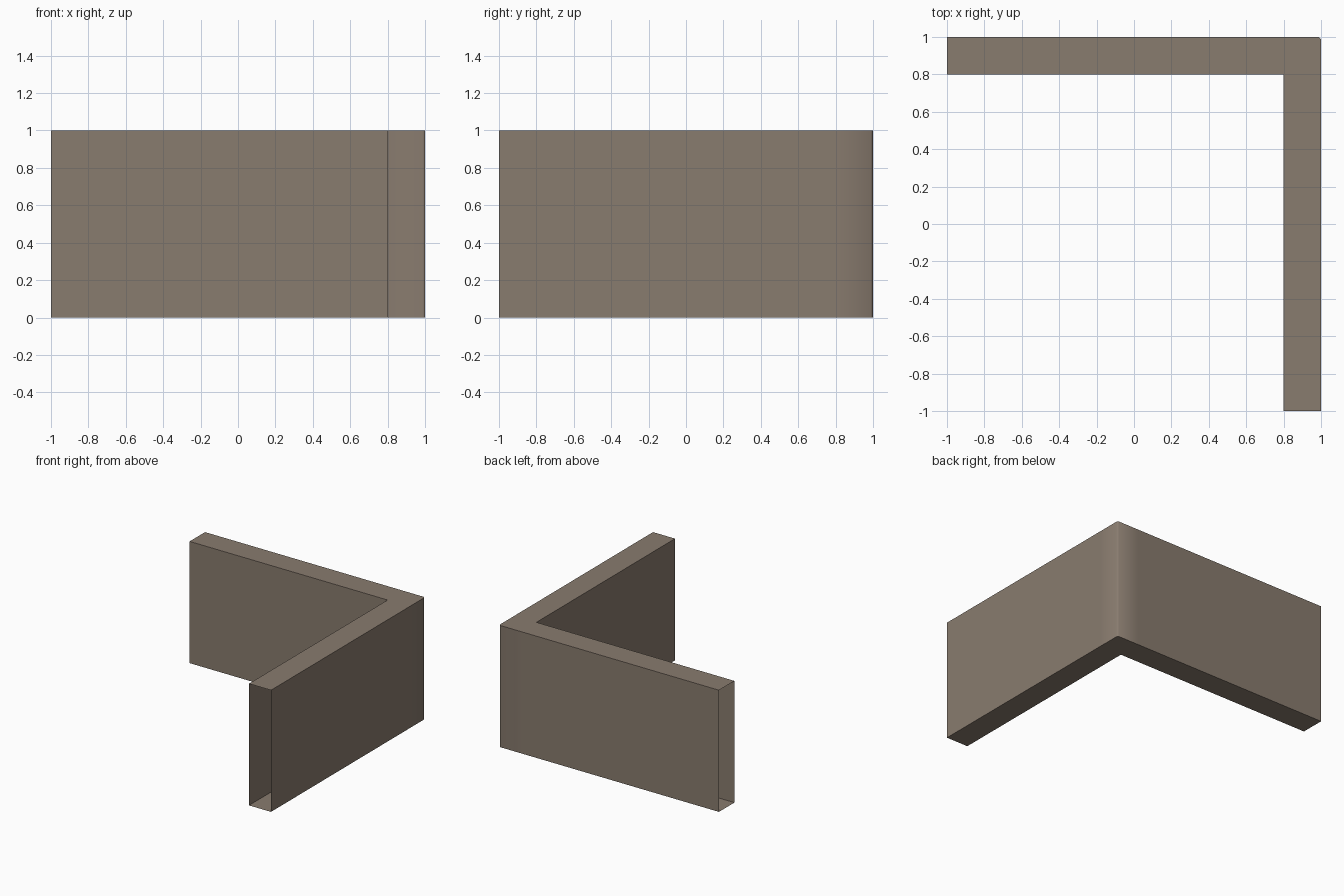
import bpy
import bmesh
import math

if "Cube" in bpy.data.objects:
    bpy.data.objects.remove(bpy.data.objects["Cube"])

HEIGHT, OUT, INN, CUT = 1.0, 1.0, 0.8, 0.012

# Wall colour
mat = bpy.data.materials.new("warm grey brown")
mat.diffuse_color = (0.25, 0.20, 0.158, 1.0)
mat.use_nodes = True
mat.node_tree.nodes["Principled BSDF"].inputs["Base Color"].default_value = mat.diffuse_color

# L-shaped plan, counter-clockwise, with a tiny chamfer on the outer corner
plan = [(-OUT, INN), (INN, INN), (INN, -OUT), (OUT, -OUT),
        (OUT, INN), (OUT, OUT - CUT), (OUT - CUT, OUT), (INN, OUT), (-OUT, OUT)]
open_ends = {2, 8}  # the two arm ends are left open (hollow shell)

bm = bmesh.new()
low = [bm.verts.new((x, y, 0)) for x, y in plan]
high = [bm.verts.new((x, y, HEIGHT)) for x, y in plan]
n = len(plan)

# Upright faces
for i in range(n):
    if i not in open_ends:
        j = (i + 1) % n
        bm.faces.new((low[i], low[j], high[j], high[i]))

# Top and bottom: two arms and the corner square
for quad in ((0, 1, 7, 8), (2, 3, 4, 1), (1, 4, 5, 6, 7)):
    bm.faces.new([high[k] for k in quad])
    bm.faces.new([low[k] for k in reversed(quad)])

# Smooth only around the softened outer corner
bm.normal_update()
for f in bm.faces:
    f.smooth = True
for e in bm.edges:
    e.smooth = len(e.link_faces) == 2 and e.calc_face_angle() < math.radians(50)

mesh = bpy.data.meshes.new("corner_wall")
bm.to_mesh(mesh)
bm.free()
mesh.materials.append(mat)
wall = bpy.data.objects.new("corner_wall", mesh)
bpy.context.collection.objects.link(wall)
